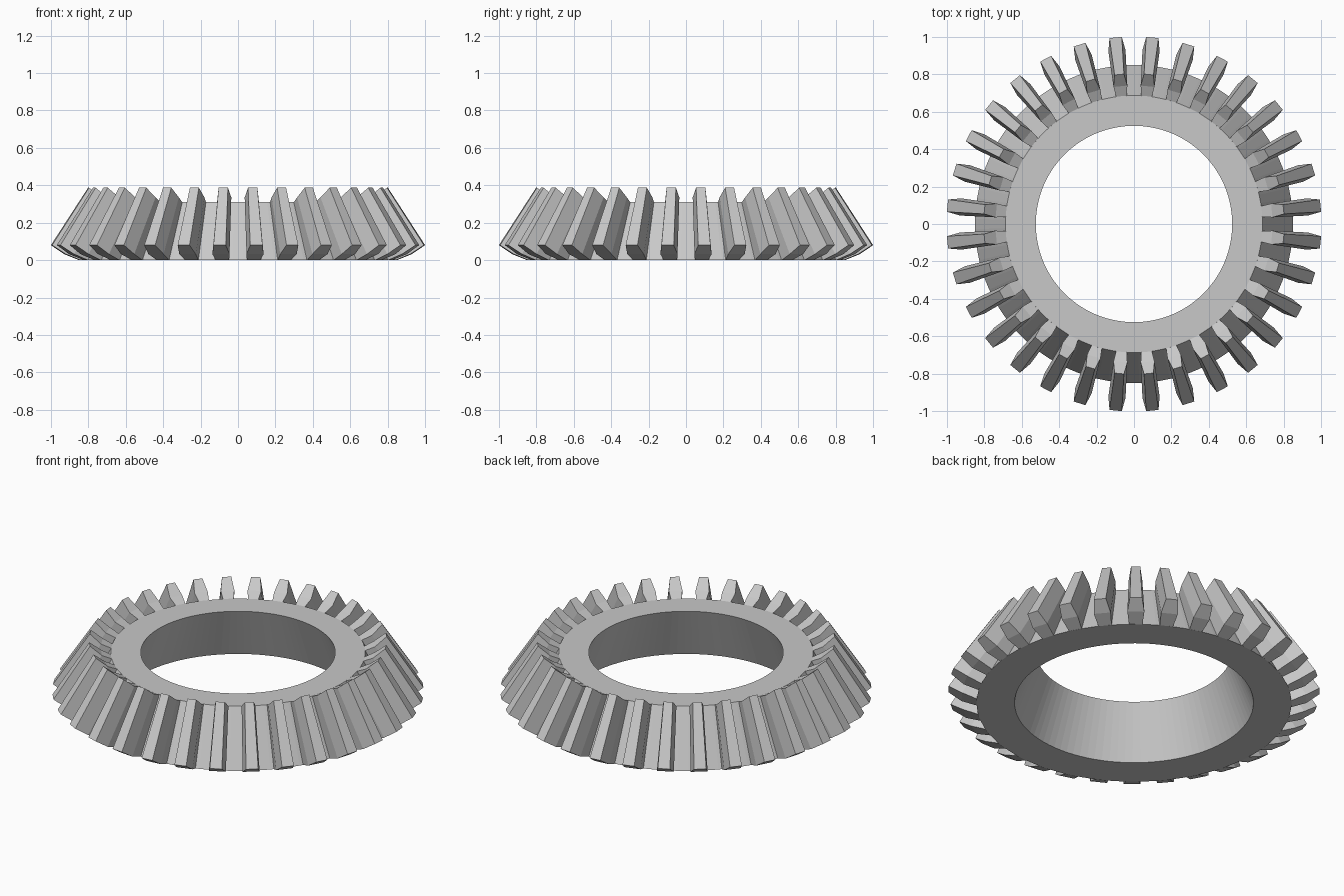
import bpy
import bmesh
from math import cos, sin, pi

cube = bpy.data.objects.get("Cube")
if cube:
    bpy.data.objects.remove(cube, do_unlink=True)

TEETH = 32
SEGMENTS = 96

steel = bpy.data.materials.new("grey_steel")
steel.use_nodes = True
grey = (0.58, 0.58, 0.58, 1)
steel.diffuse_color = grey
steel.node_tree.nodes["Principled BSDF"].inputs["Base Color"].default_value = grey


def finish(bm, name):
    bmesh.ops.recalc_face_normals(bm, faces=bm.faces)
    mesh = bpy.data.meshes.new(name)
    bm.to_mesh(mesh)
    bm.free()
    mesh.materials.append(steel)
    obj = bpy.data.objects.new(name, mesh)
    bpy.context.collection.objects.link(obj)
    return obj


def bridge(bm, loop_a, loop_b):
    n = len(loop_a)
    for i in range(n):
        j = (i + 1) % n
        bm.faces.new((loop_a[i], loop_a[j], loop_b[j], loop_b[i]))


# Conical ring with a tapered bore: (radius, height) corners
section = [(0.645, 0), (0.85, 0), (0.687, 0.31), (0.525, 0.31)]
bm = bmesh.new()
loops = []
for r, z in section:
    angles = [2 * pi * (i + 0.5) / SEGMENTS for i in range(SEGMENTS)]
    loops.append([bm.verts.new((r * cos(a), r * sin(a), z)) for a in angles])
for i in range(4):
    bridge(bm, loops[i], loops[(i + 1) % 4])
finish(bm, "gear_ring")

# Tooth ends from buried root to tip: (radius, height, half width)
outer_end = [(0.82, 0.01, 0.036), (0.85, 0.0, 0.036), (0.93, 0.032, 0.046), (1.002, 0.08, 0.033)]
inner_end = [(0.67, 0.30, 0.029), (0.687, 0.31, 0.029), (0.74, 0.335, 0.037), (0.803, 0.387, 0.025)]


def add_tooth(bm, angle):
    c, s = cos(angle), sin(angle)
    ends = []
    for end in (outer_end, inner_end):
        sides = [[bm.verts.new((r * c - k * w * s, r * s + k * w * c, z))
                  for r, z, w in end] for k in (-1, 1)]
        # End face in strips, so its slight curve stays clean
        for i in range(len(end) - 1):
            bm.faces.new((sides[0][i], sides[0][i + 1], sides[1][i + 1], sides[1][i]))
        ends.append(sides[0] + sides[1][::-1])
    bridge(bm, ends[0], ends[1])


bm = bmesh.new()
for t in range(TEETH):
    add_tooth(bm, 2 * pi * (t + 0.5) / TEETH)
finish(bm, "gear_teeth")
